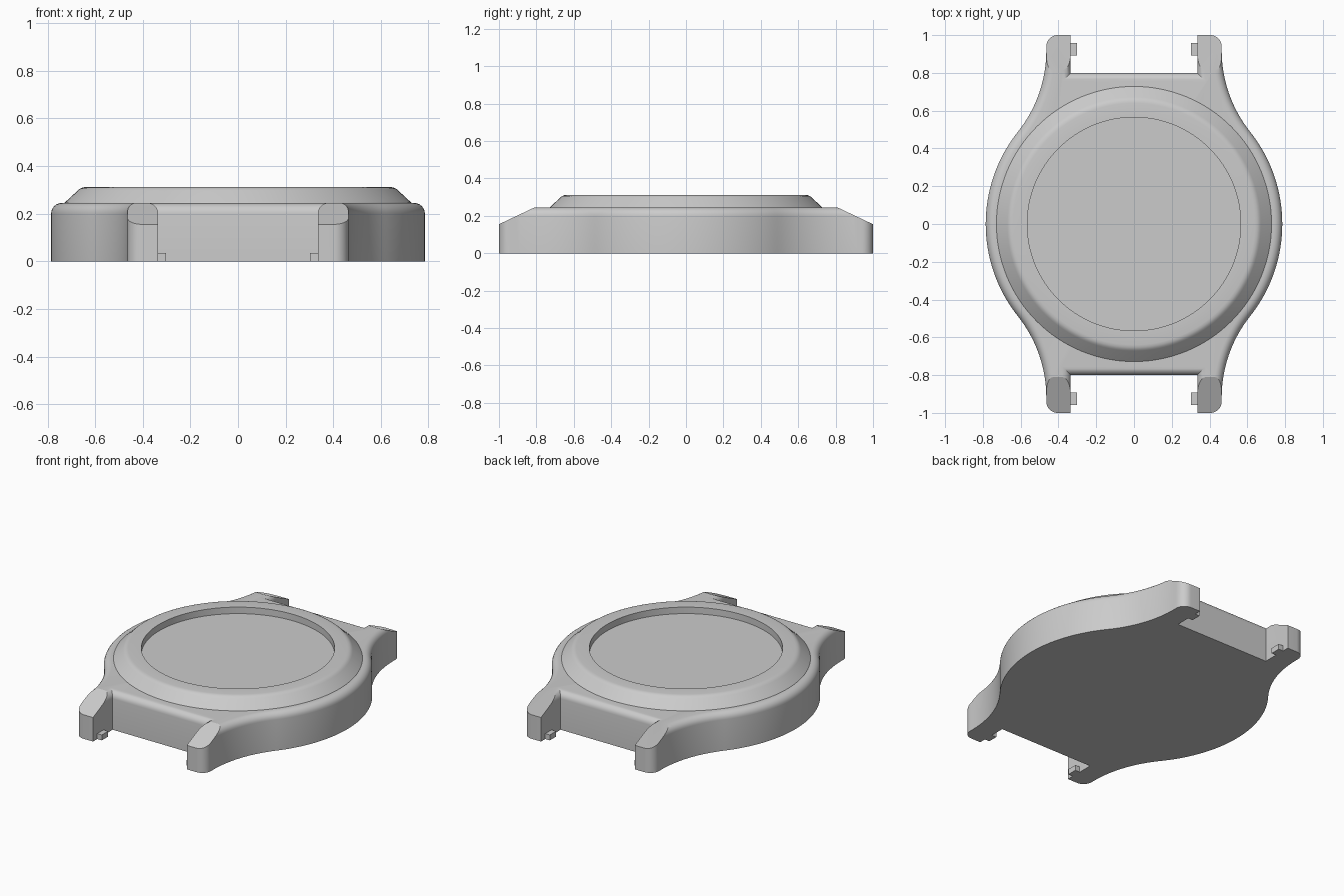
import bpy, bmesh, math
from mathutils import Vector, Matrix

if "Cube" in bpy.data.objects:
    bpy.data.objects.remove(bpy.data.objects["Cube"])


def finish(bm, name):
    bmesh.ops.recalc_face_normals(bm, faces=bm.faces)
    mesh = bpy.data.meshes.new(name)
    bm.to_mesh(mesh)
    bm.free()
    obj = bpy.data.objects.new(name, mesh)
    bpy.context.collection.objects.link(obj)
    bpy.ops.object.select_all(action='DESELECT')
    obj.select_set(True)
    bpy.context.view_layer.objects.active = obj
    bpy.ops.object.shade_smooth_by_angle(angle=math.radians(25))
    return obj


def loft(rings, caps=True):
    """Join equal-length closed rings of 3D points into a skin."""
    bm = bmesh.new()
    rows = [[bm.verts.new(p) for p in ring] for ring in rings]
    for a, b in zip(rows, rows[1:]):
        for i in range(len(a)):
            j = (i + 1) % len(a)
            bm.faces.new((a[i], a[j], b[j], b[i]))
    if caps:
        bm.faces.new(rows[0][::-1])
        bm.faces.new(rows[-1])
    return bm


def arc(cx, cy, r, a0, a1, n):
    angles = [math.radians(a0 + (a1 - a0) * i / n) for i in range(n + 1)]
    return [Vector((cx + r * math.cos(a), cy + r * math.sin(a))) for a in angles]


def inset(pts, d):
    """Move a counter-clockwise outline inward by d with mitred corners."""
    out = []
    for i, p in enumerate(pts):
        e1 = (p - pts[i - 1]).normalized()
        e2 = (pts[(i + 1) % len(pts)] - p).normalized()
        n1, n2 = Vector((-e1.y, e1.x)), Vector((-e2.y, e2.x))
        out.append(p + (n1 + n2) * d / (1 + n1.dot(n2)))
    return out


# Case outline: round body, concave flare, rounded lug tip, strap gap
R, FLARE, ANG = 0.785, 0.69, 38.5
LUG_IN, GAP_Y, TIP = 0.335, 0.80, 0.06
fx = (R + FLARE) * math.cos(math.radians(ANG))
fy = (R + FLARE) * math.sin(math.radians(ANG))
quarter = arc(0, 0, R, 0, ANG, 24)
quarter += arc(fx, fy, FLARE, 180 + ANG, 180, 16)[1:]
quarter += arc(fx - FLARE - TIP, 1 - TIP, TIP, 0, 90, 8)
quarter += [Vector((LUG_IN, 1)), Vector((LUG_IN, GAP_Y))]
half = quarter + [Vector((-p.x, p.y)) for p in reversed(quarter)]
outline = half + [-p for p in half[1:-1]]

# Case body with a rounded top edge
TOP, FILLET = 0.245, 0.045
rings = [[(p.x, p.y, 0) for p in outline]]
for k in range(7):
    a = math.pi / 2 * k / 6
    z = TOP - FILLET + FILLET * math.sin(a)
    rings.append([(p.x, p.y, z) for p in inset(outline, FILLET * (1 - math.cos(a)))])
bm = loft(rings)

# Sloped lug tops
for s in (1, -1):
    bmesh.ops.bisect_plane(bm, geom=bm.verts[:] + bm.edges[:] + bm.faces[:], dist=1e-6,
                           plane_co=(0, s * 0.81, TOP), plane_no=(0, s * 0.09, 0.19),
                           clear_outer=True)
    bmesh.ops.holes_fill(bm, edges=[e for e in bm.edges if e.is_boundary], sides=0)
finish(bm, "case")

# Bezel ring with sloped flank and recessed inner wall
DIAL_R, DIAL_Z = 0.565, 0.27
profile = [(0.73, 0.24), (0.728, 0.246), (0.672, 0.298), (0.664, 0.305), (0.653, 0.310),
           (0.64, 0.312), (DIAL_R, 0.312), (DIAL_R, DIAL_Z)]
bezel = [[(p.x, p.y, z) for p in arc(0, 0, r, 0, 360, 128)[:-1]] for r, z in profile]
finish(loft(bezel, caps=False), "bezel")

# Dial disc
bm = bmesh.new()
bmesh.ops.create_circle(bm, cap_ends=True, segments=128, radius=DIAL_R,
                        matrix=Matrix.Translation((0, 0, DIAL_Z)))
dial = finish(bm, "dial")
if dial.data.polygons[0].normal.z < 0:
    dial.data.flip_normals()

# Strap pin stubs on the inner lug faces
for sx in (1, -1):
    for sy in (1, -1):
        bm = bmesh.new()
        bmesh.ops.create_cube(bm, size=1, matrix=Matrix.Translation((sx * 0.322, sy * 0.925, 0.0175))
                              @ Matrix.Diagonal((0.04, 0.064, 0.035, 1)))
        finish(bm, "strap_pin")
